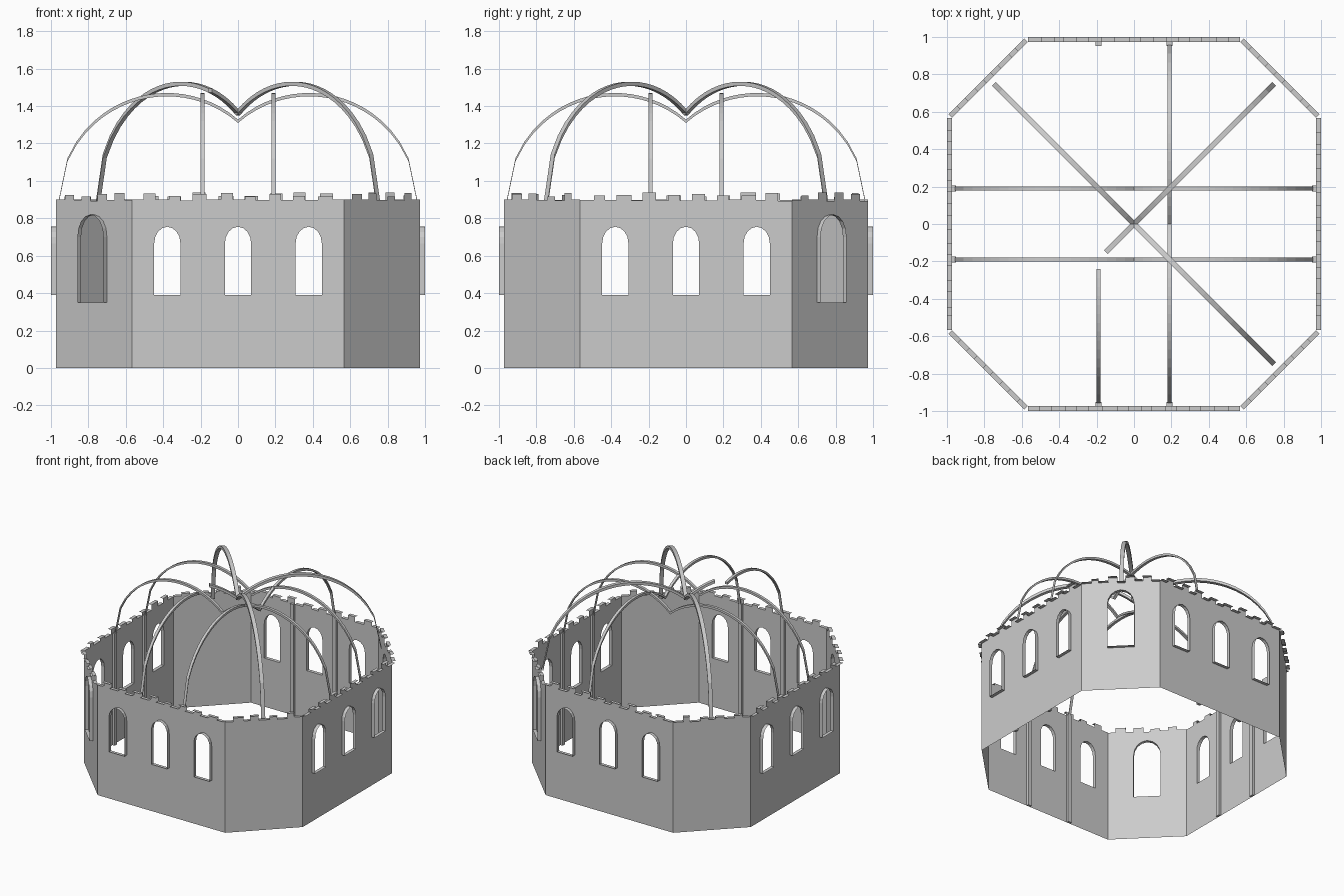
import bpy, bmesh, math, random
from mathutils import Vector

if "Cube" in bpy.data.objects:
    bpy.data.objects.remove(bpy.data.objects["Cube"])

random.seed(4)
DEPTH = 0.027  # how far reveals and crest ledges stand out from the wall sheet
ARCH = [(1, 0), (.93, .38), (.72, .7), (.4, .91), (0, 1)]


def finish(bm, name):
    mesh = bpy.data.meshes.new(name)
    bm.to_mesh(mesh)
    bm.free()
    obj = bpy.data.objects.new(name, mesh)
    bpy.context.collection.objects.link(obj)
    return obj


def window_outline(centre, half, sill, spring, top):
    right = [(centre + half * a, spring + (top - spring) * b) for a, b in ARCH]
    left = [(2 * centre - u, z) for u, z in right[-2::-1]]
    return [(centre - half, sill), (centre + half, sill)] + right + left


def crest_outline(half, count):
    # alternating low gaps and uneven merlons, left to right
    pts, step = [], 2 * half / (2 * count + 1)
    cuts = [-half] + [-half + step * (i + random.uniform(-.15, .15))
                      for i in range(1, 2 * count + 1)] + [half]
    for i in range(2 * count + 1):
        z = random.uniform(.915, .938) if i % 2 else random.uniform(.892, .902)
        pts += [(cuts[i], z), (cuts[i + 1], z)]
    return pts


def wall(name, angle, apothem, half, merlons, windows):
    a = math.radians(angle)
    out = Vector((math.cos(a), math.sin(a), 0))
    along = Vector((-math.sin(a), math.cos(a), 0))

    def place(p, v=0.0):
        return out * (apothem + v) + along * p[0] + Vector((0, 0, p[1]))

    # wall sheet with arched openings
    bm = bmesh.new()
    crest = crest_outline(half, merlons)
    edges = []
    for loop in [[(half, 0), (-half, 0)] + crest] + windows:
        vs = [bm.verts.new(place(p)) for p in loop]
        edges += [bm.edges.new((vs[i - 1], vs[i])) for i in range(len(vs))]
    bmesh.ops.triangle_fill(bm, use_beauty=True, edges=edges, normal=out)
    finish(bm, name + "_wall")

    # ledges along the crenellated top
    bm = bmesh.new()
    for p, q in zip(crest[::2], crest[1::2]):
        bm.faces.new([bm.verts.new(c) for c in
                      (place(p), place(p, DEPTH), place(q, DEPTH), place(q))])
    finish(bm, name + "_crest_ledges")

    # window reveals
    if windows:
        bm = bmesh.new()
        for loop in windows:
            inner = [bm.verts.new(place(p)) for p in loop]
            outer = [bm.verts.new(place(p, DEPTH)) for p in loop]
            for i in range(len(loop)):
                bm.faces.new((inner[i - 1], inner[i], outer[i], outer[i - 1]))
        finish(bm, name + "_window_reveals")


def rib(name, angle, offset, reach, centre, radius, width, thick, first=0, last=40):
    # two-lobed arch sampled at even steps, thickened vertically
    a = math.radians(angle)
    along = Vector((math.cos(a), math.sin(a), 0))
    side = Vector((-math.sin(a), math.cos(a), 0))
    bm = bmesh.new()
    rings = []
    for i in range(first, last + 1):
        s = reach * (i / 20 - 1)
        z = .89 + math.sqrt(max(0, radius ** 2 - (abs(s) - centre) ** 2))
        ring = []
        for w, h in ((-.5, -thick), (.5, -thick), (.5, 0), (-.5, 0)):
            ring.append(bm.verts.new(along * s + side * (offset + w * width)
                                     + Vector((0, 0, z + h))))
        rings.append(ring)
    for r, q in zip(rings, rings[1:]):
        for k in range(4):
            bm.faces.new((r[k - 1], r[k], q[k], q[k - 1]))
    bm.faces.new(rings[0])
    bm.faces.new(rings[-1])
    bmesh.ops.recalc_face_normals(bm, faces=bm.faces)
    finish(bm, name)


# octagon walls: long sides with three windows, two corners with one, two plain
small = [window_outline(c, .07, .39, .665, .755) for c in (-.378, 0, .378)]
large = [window_outline(0, .098, .35, .70, .82)]
for name, angle in (("front", -90), ("right", 0), ("back", 90), ("left", 180)):
    wall(name, angle, .973, .567, 8, small)
for name, angle, wins in (("front_right", -45, []), ("back_right", 45, large),
                          ("back_left", 135, []), ("front_left", 225, large)):
    wall(name, angle, 1.089, .287, 4, wins)

# wall posts under the straight ribs
for name, angle in (("front", -90), ("right", 0), ("back", 90), ("left", 180)):
    a = math.radians(angle)
    for k, u in enumerate((-.19, .19)):
        bm = bmesh.new()
        bmesh.ops.create_cube(bm, size=1)
        bmesh.ops.scale(bm, verts=bm.verts, vec=(.02, .032, .9))
        post = finish(bm, f"{name}_post_{k + 1}")
        post.location = (.963 * math.cos(a) - u * math.sin(a),
                         .963 * math.sin(a) + u * math.cos(a), .45)
        post.rotation_euler.z = a

# dome ribs, two of them broken off
straight = (.96, .38, .58, .022, .018)
diagonal = (1.06, .42, .64, .03, .022)
rib("cross_rib_front", 0, -.19, *straight)
rib("cross_rib_back", 0, .19, *straight)
rib("long_rib_right", 90, -.19, *straight)
rib("long_rib_left_broken", 90, .19, *straight, last=15)
rib("diagonal_rib", -45, 0, *diagonal)
rib("diagonal_rib_broken", 45, 0, *diagonal, first=16)
